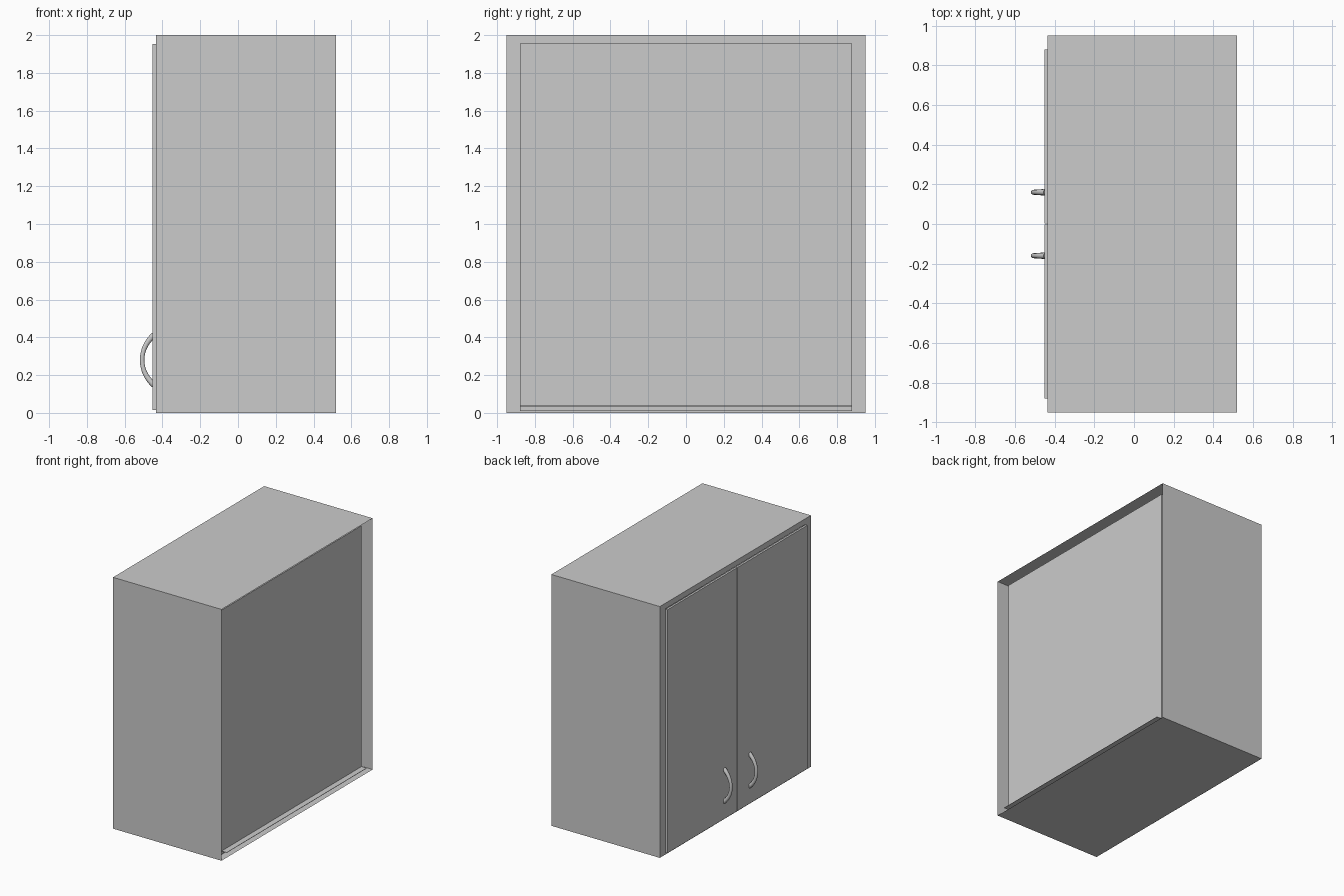
import bpy, bmesh, math

if "Cube" in bpy.data.objects:
    bpy.data.objects.remove(bpy.data.objects["Cube"])

X0, X1 = -0.435, 0.52      # carcass door side / open rear side
W, H = 0.95, 2.0
IW, IZ0, IZ1 = 0.88, 0.01, 1.955
XB = 0.472                 # rear of inner liner


def finish(name, bm):
    me = bpy.data.meshes.new(name)
    bm.to_mesh(me)
    bm.free()
    ob = bpy.data.objects.new(name, me)
    bpy.context.collection.objects.link(ob)
    return ob


def loop(bm, x, w, z0, z1):
    return [bm.verts.new((x, y, z)) for y, z in
            ((-w, z0), (w, z0), (w, z1), (-w, z1))]


def box(name, lo, hi):
    bm = bmesh.new()
    bmesh.ops.create_cube(bm, size=1)
    for v in bm.verts:
        v.co = [(a + b) / 2 + c * (b - a) for a, b, c in zip(lo, hi, v.co)]
    return finish(name, bm)


# carcass: thin outer shell, front rim, inner liner with recessed rear panel
bm = bmesh.new()
loops = [loop(bm, X1, W, 0, H), loop(bm, X0, W, 0, H),
         loop(bm, X0, IW, IZ0, IZ1), loop(bm, XB, IW, IZ0, IZ1)]
for a, b in zip(loops, loops[1:]):
    for i in range(4):
        j = (i + 1) % 4
        bm.faces.new((a[i], a[j], b[j], b[i]))
bm.faces.new(loops[-1])
bmesh.ops.recalc_face_normals(bm, faces=bm.faces)
finish("carcass", bm)

# narrow ledge at the foot of the rear panel
box("rear_ledge", (XB, -IW, 0.035), (X1 - 0.003, IW, 0.038))

for side, s in (("left", 1), ("right", -1)):
    # door
    ya, yb = sorted((s * 0.002, s * IW))
    box(side + "_door", (-0.452, ya, 0.015), (X0, yb, 1.952))

    # curved handle, slightly flared towards its ends
    R, cx, cz, n = 0.169, -0.5075 + 0.169, 0.28, 20
    cu = bpy.data.curves.new(side + "_handle", 'CURVE')
    cu.dimensions = '3D'
    cu.bevel_depth = 0.0125
    cu.bevel_resolution = 3
    cu.use_fill_caps = True
    sp = cu.splines.new('POLY')
    sp.points.add(n)
    for i, p in enumerate(sp.points):
        t = -1 + 2 * i / n
        a = t * math.radians(51)
        p.co = (cx - R * math.cos(a), s * 0.16, cz + R * math.sin(a), 1)
        p.radius = 1 + 0.35 * t * t
    sp.use_smooth = True
    ob = bpy.data.objects.new(side + "_handle", cu)
    bpy.context.collection.objects.link(ob)
